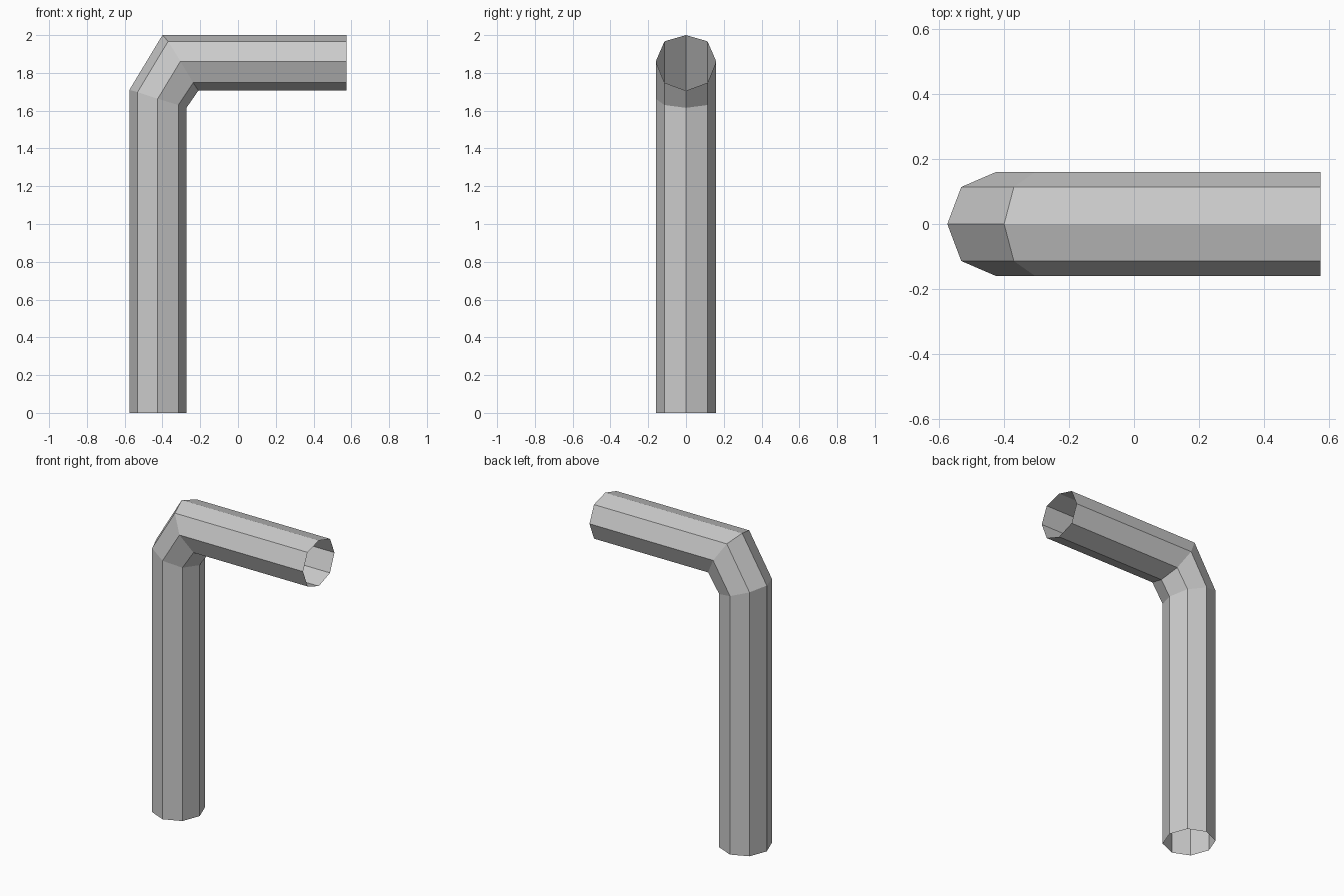
import bpy, bmesh

if "Cube" in bpy.data.objects:
    bpy.data.objects.remove(bpy.data.objects["Cube"])

# Half octagon from the outside of the bend to the inside: y offsets
WIDTH = [0, 0.114, 0.16, 0.114, 0]
# Matching positions across the upright (x) and across the arm (z)
UP_X = [-0.575, -0.532, -0.425, -0.316, -0.273]
ARM_Z = [2.0, 1.967, 1.861, 1.748, 1.706]
# Slanted mitre cuts at the two ends of the elbow
UP_TOP = [1.71, 1.698, 1.663, 1.63, 1.615]
ARM_START = [-0.40, -0.37, -0.305, -0.237, -0.21]


def ring(bm, xs, zs):
    # Mirror the half section across y to close the octagon
    half = list(zip(xs, WIDTH, zs))
    pts = half + [(x, -y, z) for x, y, z in half[3:0:-1]]
    return [bm.verts.new(p) for p in pts]


# Open-ended bent pipe
bm = bmesh.new()
rings = [
    ring(bm, UP_X, [0] * 5),
    ring(bm, UP_X, UP_TOP),
    ring(bm, ARM_START, ARM_Z),
    ring(bm, [0.575] * 5, ARM_Z),
]
for a, b in zip(rings, rings[1:]):
    for i in range(8):
        j = (i + 1) % 8
        bm.faces.new((a[i], b[i], b[j], a[j]))
bm.normal_update()
# Outer face of the upright must point towards -x
bm.faces.ensure_lookup_table()
if bm.faces[0].normal.x > 0:
    bmesh.ops.reverse_faces(bm, faces=bm.faces[:])

mesh = bpy.data.meshes.new("bent_pipe")
bm.to_mesh(mesh)
bm.free()
bpy.context.collection.objects.link(bpy.data.objects.new("bent_pipe", mesh))
